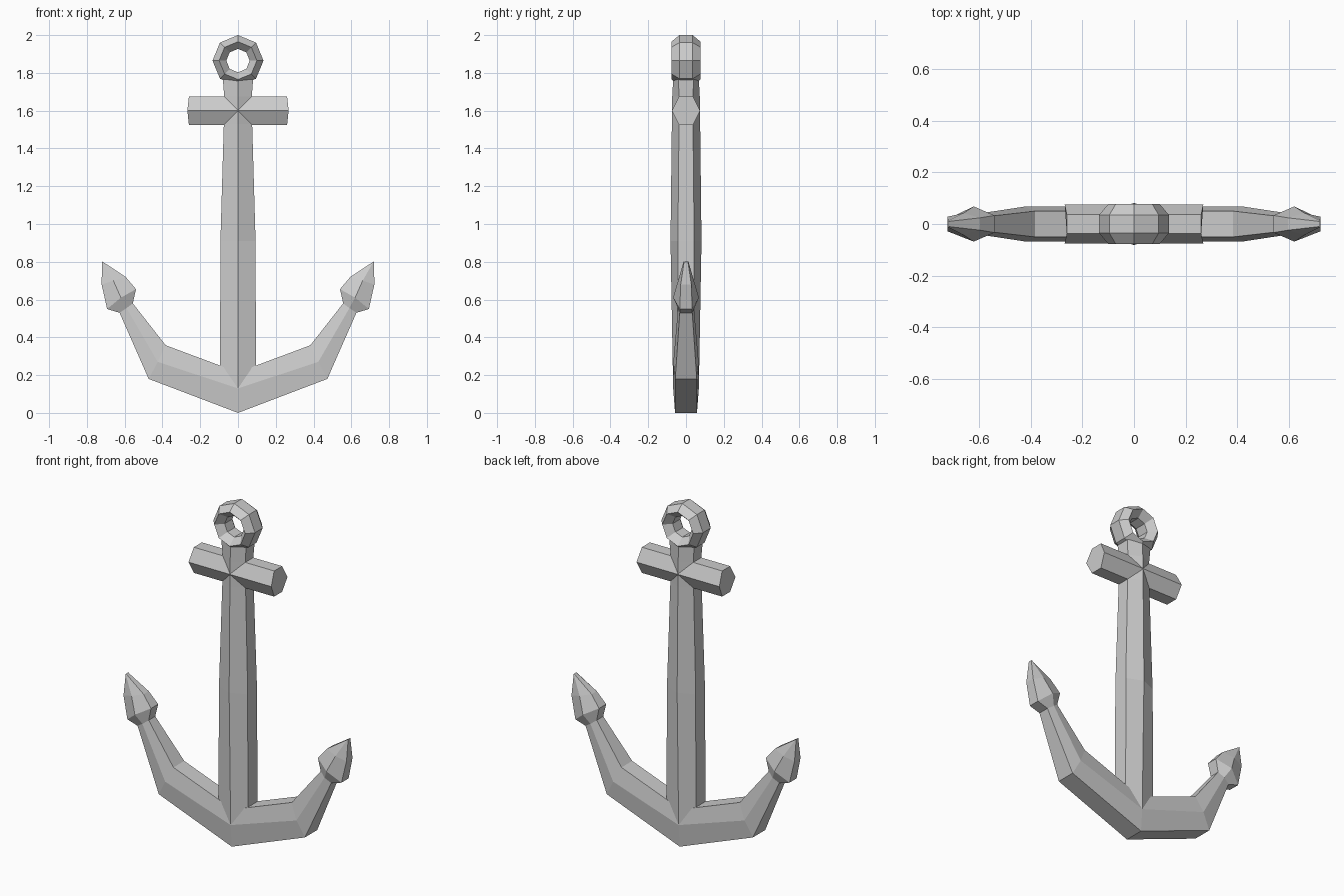
import bpy, bmesh, math

if "Cube" in bpy.data.objects:
    bpy.data.objects.remove(bpy.data.objects["Cube"])


def loft(name, sections, closed=False, cap_start=True, cap_end=True, mirror=False):
    """Skin six-sided sections: inner, ridge, outer (x, z) points and their half depths."""
    bm = bmesh.new()
    rings = []
    for a, r, b, ya, yr, yb in sections:
        pts = [(a[0], ya, a[1]), (a[0], -ya, a[1]), (r[0], -yr, r[1]),
               (b[0], -yb, b[1]), (b[0], yb, b[1]), (r[0], yr, r[1])]
        rings.append([bm.verts.new(p) for p in pts])
    pairs = list(zip(rings, rings[1:]))
    if closed:
        pairs.append((rings[-1], rings[0]))
    for p, q in pairs:
        for i in range(6):
            j = (i + 1) % 6
            bm.faces.new((p[i], p[j], q[j], q[i]))
    if cap_start and not closed:
        bm.faces.new(rings[0])
    if cap_end and not closed:
        bm.faces.new(rings[-1])
    if mirror:
        bm_copy = bmesh.ops.duplicate(bm, geom=bm.verts[:] + bm.edges[:] + bm.faces[:])
        for v in bm_copy["geom"]:
            if isinstance(v, bmesh.types.BMVert):
                v.co.x *= -1
        bmesh.ops.remove_doubles(bm, verts=bm.verts[:], dist=1e-4)
    bmesh.ops.recalc_face_normals(bm, faces=bm.faces[:])
    me = bpy.data.meshes.new(name)
    bm.to_mesh(me)
    bm.free()
    ob = bpy.data.objects.new(name, me)
    bpy.context.collection.objects.link(ob)
    return ob


# Shank: tapered hexagonal post, mitred into the arms at the bottom
def post(w, z, side_y, ridge_y, ridge_z=None):
    rz = z if ridge_z is None else ridge_z
    return ((-w, z), (0, rz), (w, z), side_y, ridge_y, side_y)


loft("shank", [post(0.095, 0.25, 0.045, 0.068, 0.13),
               post(0.093, 0.91, 0.043, 0.082),
               post(0.075, 1.53, 0.037, 0.075),
               post(0.073, 1.675, 0.037, 0.073),
               post(0.08, 1.765, 0.04, 0.068)], cap_start=False)

# Crossbar
loft("crossbar", [((s * 0.26, 1.675), (s * 0.268, 1.6), (s * 0.26, 1.525),
                   0.037, 0.075, 0.037) for s in (-1, 1)])

# Curved arms ending in pointed flukes, mirrored
loft("arms_and_flukes", [
    ((0, 0.215), (0, 0.13), (0, 0.0), 0.05, 0.068, 0.058),
    ((0.383, 0.358), (0.425, 0.27), (0.473, 0.18), 0.05, 0.067, 0.057),
    ((0.557, 0.58), (0.59, 0.555), (0.627, 0.53), 0.03, 0.042, 0.033),
    ((0.54, 0.655), (0.62, 0.61), (0.693, 0.55), 0.033, 0.068, 0.033),
    ((0.595, 0.72), (0.66, 0.70), (0.722, 0.68), 0.024, 0.042, 0.028),
    ((0.716, 0.80), (0.718, 0.801), (0.72, 0.80), 0.01, 0.013, 0.01),
], cap_start=False, mirror=True)

# Ring: eight segments, hexagonal section
ring = []
for k in range(8):
    t = k * math.pi / 4
    p = [(r * math.sin(t), 1.865 + r * math.cos(t)) for r in (0.062, 0.1, 0.135)]
    ring.append((p[0], p[1], p[2], 0.035, 0.077, 0.035))
loft("ring", ring, closed=True)
